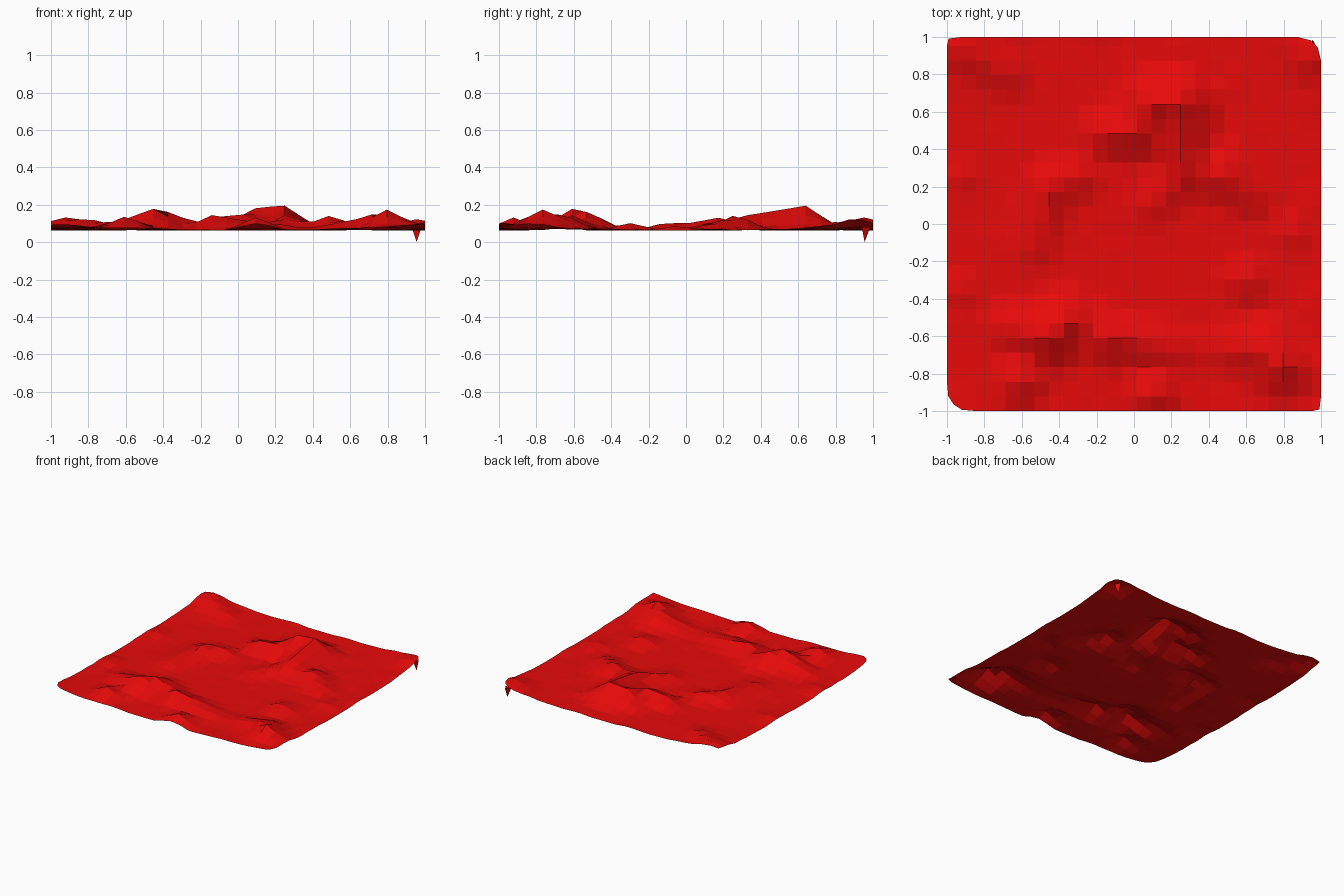
import bpy, bmesh, random
from math import sin
from mathutils import Vector

if "Cube" in bpy.data.objects:
    bpy.data.objects.remove(bpy.data.objects["Cube"])

random.seed(4)
CELLS, STEP = 26, 0.0781

# Ridge lines as (x, y, crest height); a single point is a lone hill
back_ridge = [(-.14, .49, .135), (.02, .49, .15), (.1, .64, .185), (.25, .64, .195), (.27, .3, .15)]
right_ridge = [(.48, .27, .15), (.62, .15, .11)]
inner_spur = [(.27, .3, .13), (.1, .1, .1)]
left_ridge = [(-.3, .25, .11), (-.45, .2, .135), (-.53, -.13, .1)]
front_ridge = [(-.69, -.55, .11), (-.46, -.6, .185), (-.36, -.51, .16), (-.22, -.53, .11),
               (-.14, -.61, .145), (.25, -.66, .1)]
corner_ridge = [(.48, -.66, .1), (.72, -.66, .155), (.8, -.77, .175), (.92, -.8, .115)]
back_corner_ridge = [(-.9, .94, .14), (-.68, .8, .11)]
hills = [[(-.6, -.84, .14)], [(.1, -.92, .135)], [(.6, -.3, .115)], [(-.92, -.35, .095)],
         [(-.92, .25, .09)], [(.84, -.05, .095)], [(.95, .9, .13)]]
RIDGES = [back_ridge, right_ridge, inner_spur, left_ridge, front_ridge, corner_ridge,
          back_corner_ridge] + hills


def height(x, y):
    p = Vector((x, y))
    # rim is low midway along the sides and lifts at the corners
    base = 0.063 + 0.036 * abs(x * y) ** 3
    ripple = 0.007 * max(abs(x), abs(y)) ** 4 * sin(13 * x + 1) * sin(11 * y)
    z = base + ripple + random.uniform(-0.003, 0.004)
    for ridge in RIDGES:
        for a, b in zip(ridge, ridge[1:] or ridge):
            start = Vector(a[:2])
            along = Vector(b[:2]) - start
            t = min(1, max(0, (p - start).dot(along) / max(along.length_squared, 1e-6)))
            crest = a[2] + (b[2] - a[2]) * t
            fall = max(0, 1 - (p - start - along * t).length / (0.07 + 0.75 * crest))
            z = max(z, base + (crest - base) * fall ** 1.1)
    return max(z, 0.055)


def round_corner(x, y):
    # Two opposite corners are rounded, the other two nearly sharp
    r = 0.12 if x * y > 0 else 0.03
    sx, sy = (1 if x > 0 else -1), (1 if y > 0 else -1)
    c = Vector((sx * (1 - r), sy * (1 - r)))
    d = Vector((x, y)) - c
    if d.x * sx > 0 and d.y * sy > 0 and d.length > r:
        return c + d.normalized() * r
    return Vector((x, y))


# Terrain sheet
bm = bmesh.new()
rows = []
for j in range(CELLS + 1):
    row = []
    for i in range(CELLS + 1):
        p = round_corner(min(1, -1 + STEP * i), min(1, -1 + STEP * j))
        row.append(bm.verts.new((p.x, p.y, height(p.x, p.y))))
    rows.append(row)
for low, high in zip(rows, rows[1:]):
    for i in range(CELLS):
        bm.faces.new((low[i], low[i + 1], high[i + 1], high[i]))

# Small spike hanging under the back right corner
ret = bmesh.ops.create_cone(bm, segments=3, radius1=0, radius2=0.03, depth=0.08, cap_ends=False)
bmesh.ops.translate(bm, verts=ret["verts"], vec=(0.955, 0.955, 0.04))
bmesh.ops.remove_doubles(bm, verts=bm.verts, dist=0.0005)

mesh = bpy.data.meshes.new("terrain_sheet")
bm.to_mesh(mesh)
bm.free()
terrain = bpy.data.objects.new("terrain_sheet", mesh)
bpy.context.collection.objects.link(terrain)

red = bpy.data.materials.new("red")
red.diffuse_color = (0.8, 0.003, 0.003, 1)
red.use_nodes = True
red.node_tree.nodes["Principled BSDF"].inputs["Base Color"].default_value = red.diffuse_color
mesh.materials.append(red)
